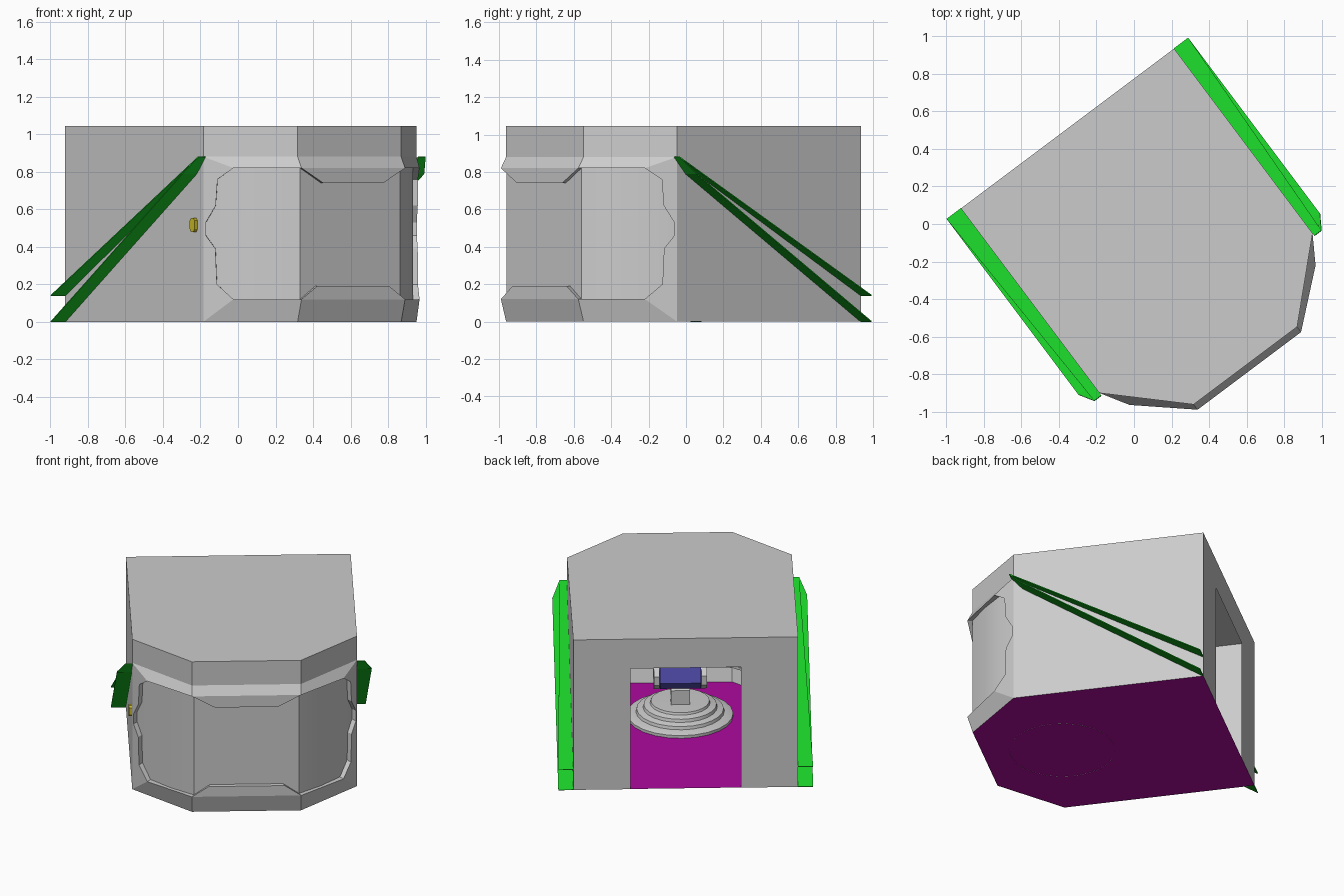
import bpy, bmesh, math
from mathutils import Vector, Matrix

if "Cube" in bpy.data.objects:
    bpy.data.objects.remove(bpy.data.objects["Cube"])

# The cabin is turned in plan: s runs across it, t runs to its front
C = 0.022
def W(p):
    s, t, z = p[0] + C, p[1], p[2]
    return Vector((0.8 * s + 0.6 * t, 0.6 * s - 0.8 * t, z))
def flip(pts):
    return [(-p[0], p[1], p[2]) for p in pts]

def material(name, col):
    m = bpy.data.materials.new(name)
    m.diffuse_color = (*col, 1)
    m.use_nodes = True
    m.node_tree.nodes["Principled BSDF"].inputs["Base Color"].default_value = m.diffuse_color
    return m
GREEN = material("green", (0.01, 0.6, 0.02))
PURPLE = material("purple", (0.42, 0.003, 0.34))
BLUE = material("blue", (0.08, 0.07, 0.4))
YELLOW = material("yellow", (0.6, 0.5, 0.02))

def build(name, faces, mat=None, thick=0, ref=(0, 0.1, 0.5), smooth=0):
    """Join faces (lists of local points), each turned away from ref."""
    bm = bmesh.new()
    ref = W(ref)
    for f in faces:
        face = bm.faces.new([bm.verts.new(W(p)) for p in f])
        face.normal_update()
        if face.normal.dot(face.calc_center_median() - ref) < 0:
            face.normal_flip()
    bmesh.ops.remove_doubles(bm, verts=bm.verts, dist=0.0005)
    me = bpy.data.meshes.new(name)
    bm.to_mesh(me)
    bm.free()
    ob = bpy.data.objects.new(name, me)
    bpy.context.collection.objects.link(ob)
    if mat:
        me.materials.append(mat)
    if thick:
        mod = ob.modifiers.new("thickness", 'SOLIDIFY')
        mod.thickness = thick
        mod.offset = 0
    if smooth:
        bpy.ops.object.select_all(action='DESELECT')
        ob.select_set(True)
        bpy.context.view_layer.objects.active = ob
        bpy.ops.object.shade_smooth_by_angle(angle=math.radians(smooth))
    return ob

def both(faces):
    return faces + [flip(f) for f in faces]

# Plan corners: side wall end, bulge of the side window, front corner
H, BACK, TOP, BAND = 0.71, -0.62, 1.045, 0.88
A, M, B, Bi = (H, 0.61), (0.62, 0.757), (0.345, 0.995), (0.345, 0.96)
def at(p, z):
    return (p[0], p[1], z)

# Cabin shell: side walls, upper front band, roof, back wall around the doorway
D, DZ = 0.35, 0.84
half = [(H, BACK), A, Bi]
outline = half + [(-s, t) for s, t in reversed(half)]
shell = both([
    [(H, BACK, 0), (*A, 0), (*A, TOP), (H, BACK, TOP)],
    [at(A, BAND), at(Bi, BAND), at(Bi, TOP), at(A, TOP)],
    [(D, BACK, 0), (H, BACK, 0), (H, BACK, TOP), (D, BACK, TOP), (D, BACK, DZ)],
])
shell += [[at(p, TOP) for p in outline],
          [at(Bi, BAND), (-Bi[0], Bi[1], BAND), (-Bi[0], Bi[1], TOP), at(Bi, TOP)],
          [(D, BACK, DZ), (D, BACK, TOP), (-D, BACK, TOP), (-D, BACK, DZ)]]
build("cabin_shell", shell)
build("floor", [[at(p, 0.001) for p in outline]], PURPLE, ref=(0, 0.1, 0.5))

# Window frame: wavy side posts, sloped sill and head, centre trims
Z1, Z2 = 0.12, 0.82
wave = [(0.45, 0.2), (0.4, 0.39), (0.08, 0.46), (0.08, 0.53), (0.41, 0.62), (0.47, 0.76)]
wave = [(A[0] + (M[0] - A[0]) * a, A[1] + (M[1] - A[1]) * a, z) for a, z in wave]
lo, hi = (0.24, B[1], 0.19), (0.2, B[1], 0.74)
frame = both([
    [at(A, 0), at(M, Z1)] + wave + [at(M, Z2), at(A, BAND)],
    [at(A, 0), at(Bi, 0), at(B, Z1), at(M, Z1)],
    [at(A, BAND), at(M, Z2), at(B, Z2), at(Bi, BAND)],
])
for c, z, zi, trim in ((B, Z1, 0, lo), (B, Z2, BAND, hi)):
    l = [at(c, z), trim]
    frame.append(l + flip(l)[::-1])
    frame.append([at(c, z), at(Bi, zi)] + flip([at(c, z), at(Bi, zi)])[::-1])
build("window_frame", frame)

# Recess walls around the window opening
def inset(p):
    return (p[0] * 0.965, p[1] - 0.03, p[2])
loop = [lo, at(B, Z1), at(M, Z1)] + wave + [at(M, Z2), at(B, Z2), hi]
loop += flip(loop)[::-1]
build("window_rim", [[p, q, inset(q), inset(p)]
                     for p, q in zip(loop, loop[1:] + loop[:1])], ref=(0, 3, 0.5))

# Curved window panels behind the frame
plan = [A, M, (0.49, 0.885), B]
plan += [(-s, t) for s, t in reversed(plan)]
build("window_panel", [[inset(at(p, 0.1)), inset(at(q, 0.1)), inset(at(q, 0.84)), inset(at(p, 0.84))]
                       for p, q in zip(plan, plan[1:])], smooth=30)

# Green slanted fins, two on each side
O, tip = 0.805, (0.757, 0.627, BAND)
upper = [[(H, BACK, 0.14), (O, BACK, 0.14), tip, (H, 0.627, BAND)]]
lower = [[(H, BACK, 0), (O, BACK, 0), (O, 0.55, 0.79), (H, 0.55, 0.79)],
         [(H, 0.55, 0.79), (O, 0.55, 0.79), tip, (H, 0.627, BAND)]]
for side, fn in (("right", list), ("left", flip)):
    build("upper_fin_" + side, [fn(f) for f in upper], GREEN, 0.005, ref=(0, 0, -9))
    build("lower_fin_" + side, [fn(f) for f in lower], GREEN, 0.005, ref=(0, 0, -9))

def prism(name, prof, s0, s1, mat=None):
    """Extrude a (t, z) profile across the cabin."""
    n = len(prof)
    a = [(s0, t, z) for t, z in prof]
    b = [(s1, t, z) for t, z in prof]
    mid = ((s0 + s1) / 2, sum(p[0] for p in prof) / n, sum(p[1] for p in prof) / n)
    return build(name, [a, b] + [[a[i], a[(i + 1) % n], b[(i + 1) % n], b[i]] for i in range(n)],
                 mat, ref=mid)

# Door button on the left wall
prism("door_button", [(0.515, 0.495), (0.525, 0.48), (0.548, 0.48), (0.558, 0.495),
                      (0.558, 0.54), (0.548, 0.553), (0.525, 0.553), (0.515, 0.54)],
      -H - 0.02, -H + 0.005, YELLOW)

# Stepped round pedestal, turned from a profile
T = 0.46
steps = [(0.335, 0), (0.335, 0.02), (0.29, 0.035), (0.28, 0.035), (0.275, 0.055), (0.235, 0.065),
         (0.23, 0.085), (0.19, 0.095), (0.185, 0.11), (0, 0.115)]
N = 24
def ring(r, z, k):
    a = 2 * math.pi * k / N
    return (r * math.cos(a), T + r * math.sin(a), z)
faces = []
for (r0, z0), (r1, z1) in zip(steps, steps[1:]):
    for k in range(N):
        f = [ring(r0, z0, k), ring(r0, z0, k + 1)]
        f += [ring(r1, z1, k + 1), ring(r1, z1, k)] if r1 else [(0, T, z1)]
        faces.append(f)
build("pedestal", faces, ref=(0, T, -1), smooth=30)

# Post carrying the blue console between two side brackets
prism("post", [(T - 0.07, 0.11), (T + 0.05, 0.11), (T + 0.05, 0.26), (T - 0.03, 0.26),
               (T - 0.07, 0.21)], -0.06, 0.06)
prism("console", [(T - 0.06, 0.22), (T + 0.06, 0.22), (T + 0.09, 0.27), (T + 0.06, 0.36),
                  (T - 0.05, 0.36), (T - 0.09, 0.27)], -0.13, 0.13, BLUE)
oct_prof = [(T + 0.08 * math.cos(math.pi * (k + 0.5) / 4), 0.28 + 0.08 * math.sin(math.pi * (k + 0.5) / 4))
            for k in range(8)]
for x, side in ((-0.15, "left"), (0.15, "right")):
    prism("console_bracket_" + side, oct_prof, x - 0.018, x + 0.018)
